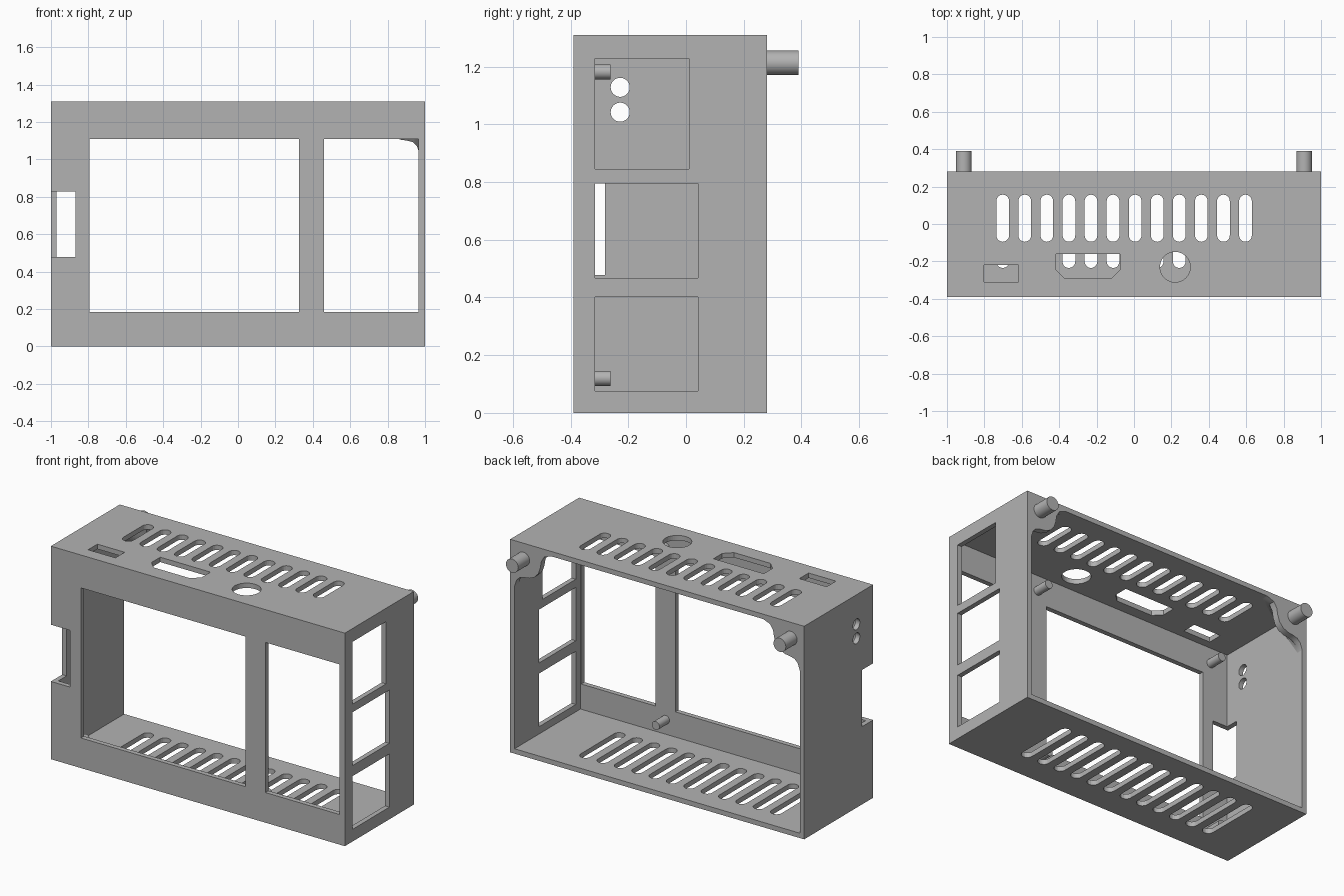
import bpy, bmesh
from math import sin, cos, pi

if "Cube" in bpy.data.objects:
    bpy.data.objects.remove(bpy.data.objects["Cube"])

grey = bpy.data.materials.new("plain grey")
grey.use_nodes = True
grey.diffuse_color = (0.45, 0.45, 0.45, 1)
grey.node_tree.nodes["Principled BSDF"].inputs["Base Color"].default_value = grey.diffuse_color

# Outer and inner limits of the case
W, FRONT, BACK, TOP, T = 1.0, -0.39, 0.28, 1.31, 0.03


def place(axis, u, v, t):
    return {"x": (t, u, v), "y": (u, t, v), "z": (u, v, t)}[axis]


def loft(bm, axis, rings):
    """Skin a list of (outline, position along axis) rings and cap the ends."""
    loops = [[bm.verts.new(place(axis, u, v, t)) for u, v in pts] for pts, t in rings]
    n = len(loops[0])
    for a, b in zip(loops, loops[1:]):
        for i in range(n):
            j = (i + 1) % n
            bm.faces.new((a[i], a[j], b[j], b[i]))
    bm.faces.new(loops[0][::-1])
    bm.faces.new(loops[-1])


def prism(bm, axis, pts, lo, hi):
    loft(bm, axis, [(pts, lo), (pts, hi)])


def rect(u0, u1, v0, v1):
    return [(u0, v0), (u1, v0), (u1, v1), (u0, v1)]


def circle(u, v, r, n=32):
    return [(u + r * cos(2 * pi * i / n), v + r * sin(2 * pi * i / n)) for i in range(n)]


def slot(x, y0, y1, r, n=10):
    """Rounded slot outline running along y."""
    far = [(x + r * cos(pi * i / n), y1 - r + r * sin(pi * i / n)) for i in range(n + 1)]
    near = [(x - r * cos(pi * i / n), y0 + r - r * sin(pi * i / n)) for i in range(n + 1)]
    return far + near


def finish(name, bm, smooth=False):
    bmesh.ops.recalc_face_normals(bm, faces=bm.faces)
    mesh = bpy.data.meshes.new(name)
    bm.to_mesh(mesh)
    bm.free()
    ob = bpy.data.objects.new(name, mesh)
    bpy.context.collection.objects.link(ob)
    mesh.materials.append(grey)
    if smooth:
        bpy.ops.object.select_all(action="DESELECT")
        ob.select_set(True)
        bpy.context.view_layer.objects.active = ob
        bpy.ops.object.shade_smooth_by_angle(angle=0.6)
    return ob


def cut(ob, cutter):
    mod = ob.modifiers.new("cut", "BOOLEAN")
    mod.operation, mod.solver, mod.object = "DIFFERENCE", "EXACT", cutter
    bpy.context.view_layer.objects.active = ob
    bpy.ops.object.modifier_apply(modifier=mod.name)
    bpy.data.objects.remove(cutter)


# Case shell, open at the back
bm = bmesh.new()
prism(bm, "z", rect(-W, W, FRONT, BACK), 0, TOP)
case = finish("case_shell", bm)
bm = bmesh.new()
prism(bm, "z", rect(-W + T, W - T, FRONT + T, BACK + 0.2), T, TOP - T)
cut(case, finish("cavity_cutter", bm))

# Openings in every wall
bm = bmesh.new()
for x0, x1 in ((-0.795, 0.325), (0.46, 0.965)):
    prism(bm, "y", rect(x0, x1, 0.185, 1.108), FRONT - 0.1, FRONT + 0.05)
for y1, z0, z1 in ((0.042, 0.075, 0.402), (0.042, 0.467, 0.795), (0.01, 0.845, 1.228)):
    prism(bm, "x", rect(-0.315, y1, z0, z1), 0.95, 1.1)
for z in (1.042, 1.128):
    prism(bm, "x", circle(-0.228, z, 0.033), -1.1, -0.95)
prism(bm, "z", rect(-1.1, -0.87, FRONT - 0.1, -0.28), 0.478, 0.827)
for i in range(12):
    x = -0.702 + i * 0.118
    prism(bm, "z", slot(x, -0.095, 0.157, 0.034), 1.25, 1.4)
    prism(bm, "z", slot(x, -0.235, 0.157, 0.034), -0.1, 0.06)
prism(bm, "z", rect(-0.803, -0.617, -0.31, -0.22), 1.25, 1.4)
prism(bm, "z", [(-0.417, -0.16), (-0.417, -0.245), (-0.37, -0.292), (-0.122, -0.292),
                (-0.075, -0.245), (-0.075, -0.16)], 1.25, 1.4)
prism(bm, "z", circle(0.22, -0.23, 0.081, 48), 1.25, 1.4)
cut(case, finish("opening_cutter", bm))

# Rounded ears in the upper rear corners, tapering into the walls
ear = [(0.97, 1.28), (0.97, 1.03), (0.957, 1.07), (0.935, 1.092), (0.905, 1.1),
       (0.87, 1.105), (0.835, 1.12), (0.808, 1.15), (0.795, 1.19), (0.788, 1.23),
       (0.768, 1.262), (0.72, 1.28)]


def shrunk(s, side):
    return [(side * (0.97 + (x - 0.97) * s), 1.28 + (z - 1.28) * s) for x, z in ear]


for side, name in ((1, "left"), (-1, "right")):
    bm = bmesh.new()
    loft(bm, "y", [(shrunk(1, side), BACK), (shrunk(1, side), 0.24), (shrunk(0.05, side), 0.08)])
    finish(name + "_corner_ear", bm, True)
    # Round pins standing out of the ears
    bm = bmesh.new()
    prism(bm, "y", circle(side * 0.91, 1.213, 0.042), 0.27, 0.39)
    finish(name + "_rear_pin", bm, True)

# Small posts on the inside of the front wall
for x, side in ((0.39, "left"), (-0.85, "right")):
    for z, level in ((0.12, "lower"), (1.182, "upper")):
        bm = bmesh.new()
        prism(bm, "y", circle(x, z, 0.026, 24), FRONT + 0.02, -0.262)
        finish(f"{level}_{side}_post", bm, True)
